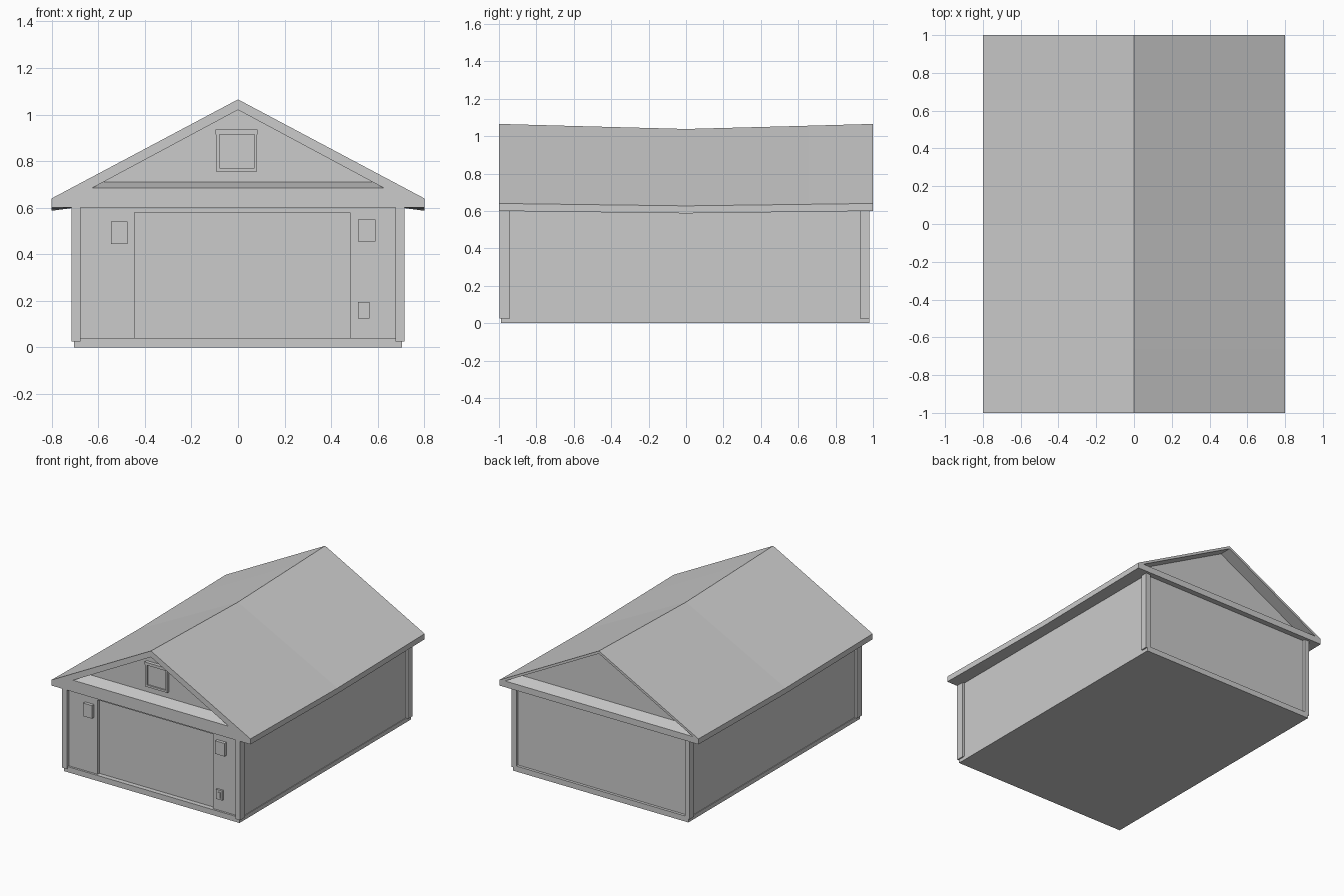
import bpy, bmesh

if "Cube" in bpy.data.objects:
    bpy.data.objects.remove(bpy.data.objects["Cube"])


def make_object(name, bm):
    bmesh.ops.recalc_face_normals(bm, faces=bm.faces)
    mesh = bpy.data.meshes.new(name)
    bm.to_mesh(mesh)
    bm.free()
    obj = bpy.data.objects.new(name, mesh)
    bpy.context.collection.objects.link(obj)
    return obj


def box(name, x0, x1, y0, y1, z0, z1):
    bm = bmesh.new()
    bmesh.ops.create_cube(bm, size=1)
    for v in bm.verts:
        v.co.x = x1 if v.co.x > 0 else x0
        v.co.y = y1 if v.co.y > 0 else y0
        v.co.z = z1 if v.co.z > 0 else z0
    return make_object(name, bm)


def gable_end(bm, ring, y, depth, half, base, apex, rise):
    """Close a roof end with a flat rim and a recessed triangle above a sloped sill."""
    inner_half = half * (apex - base - rise) / (apex - base)
    a, b, c = [bm.verts.new(p) for p in
               ((-half, y, base), (half, y, base), (0, y, apex))]
    d, e, f = [bm.verts.new(p) for p in
               ((-inner_half, y + depth, base + rise),
                (inner_half, y + depth, base + rise), (0, y + depth, apex))]
    r = ring
    for face in ((r[0], r[1], r[2], r[3], b, a), (r[3], r[4], b),
                 (r[4], r[5], c, b), (r[5], r[6], a, c), (r[6], r[0], a),
                 (a, b, e, d), (b, c, f, e), (c, a, d, f), (d, e, f)):
        bm.faces.new(face)


# Sagging roof: gable profile as (x, z, sag), swept front to back
profile = [(-0.8, 0.6, 0.013), (-0.7, 0.6, 0), (0.7, 0.6, 0), (0.8, 0.6, 0.013),
           (0.8, 0.64, 0.013), (0, 1.065, 0.027), (-0.8, 0.64, 0.013)]
stations = [(-1, 0), (-0.66, 0.35), (0, 1), (0.66, 0.35), (1, 0)]
bm = bmesh.new()
rings = [[bm.verts.new((x, y, z - sag * amount)) for x, z, sag in profile]
         for y, amount in stations]
for r0, r1 in zip(rings, rings[1:]):
    for i in range(7):
        j = (i + 1) % 7
        bm.faces.new((r0[i], r0[j], r1[j], r1[i]))
gable_end(bm, rings[0], -1, 0.09, 0.625, 0.685, 1.02, 0.025)
gable_end(bm, rings[-1], 1, -0.09, 0.755, 0.645, 1.045, 0.025)
make_object("roof", bm)

# Foundation
box("foundation", -0.705, 0.705, -0.99, 0.98, 0, 0.03)

# Front wall is split around the recessed door; side and back walls follow
wall_y = -0.975
box("wall_body", -0.7, 0.7, -0.945, 0.96, 0.03, 0.605)
box("front_wall_left", -0.69, -0.445, wall_y, -0.94, 0.03, 0.602)
box("front_wall_right", 0.48, 0.69, wall_y, -0.94, 0.03, 0.602)
box("front_wall_lintel", -0.445, 0.48, wall_y, -0.94, 0.58, 0.602)
box("garage_door", -0.445, 0.48, -0.955, -0.94, 0.03, 0.58)
box("front_sill", -0.69, 0.69, -0.99, -0.94, 0.02, 0.04)
box("back_sill", -0.69, 0.69, 0.95, 0.98, 0.02, 0.04)

# Corner boards
for side, name in ((-1, "left"), (1, "right")):
    xs = sorted((side * 0.677, side * 0.715))
    box("front_corner_" + name, *xs, -0.998, -0.94, 0.025, 0.602)
    box("back_corner_" + name, *xs, 0.93, 0.98, 0.025, 0.602)

# Gable window
box("window_pane", -0.08, 0.07, -0.92, -0.9, 0.77, 0.915)
box("window_head", -0.097, 0.084, -0.935, -0.9, 0.915, 0.935)
box("window_sill", -0.095, 0.082, -0.93, -0.9, 0.755, 0.77)
box("window_jamb_left", -0.095, -0.08, -0.93, -0.9, 0.77, 0.915)
box("window_jamb_right", 0.07, 0.082, -0.93, -0.9, 0.77, 0.915)

# Wall lamps and keypad
box("wall_lamp_left", -0.545, -0.475, -0.998, -0.96, 0.445, 0.54)
box("wall_lamp_right", 0.515, 0.59, -0.998, -0.96, 0.455, 0.55)
box("keypad", 0.515, 0.565, -0.99, -0.96, 0.125, 0.195)
box("keypad_button", 0.528, 0.552, -0.996, -0.96, 0.138, 0.18)
